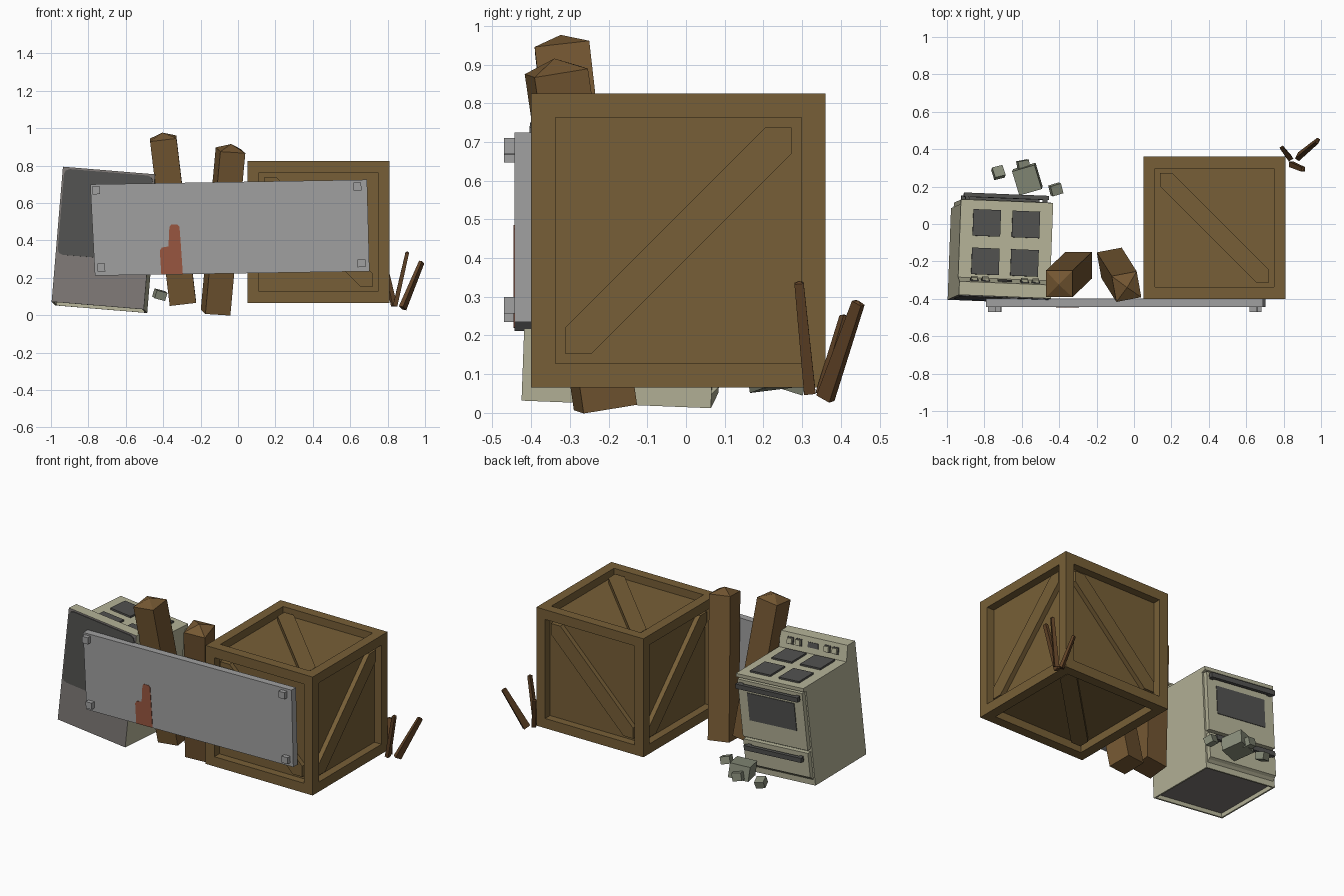
import bpy, bmesh, math
from mathutils import Matrix, Vector

if "Cube" in bpy.data.objects:
    bpy.data.objects.remove(bpy.data.objects["Cube"])


def lin(c):
    c /= 255
    return c / 12.92 if c <= 0.04045 else ((c + 0.055) / 1.055) ** 2.4


def material(name, r, g, b):
    m = bpy.data.materials.new(name)
    m.diffuse_color = (lin(r), lin(g), lin(b), 1)
    m.use_nodes = True
    m.node_tree.nodes["Principled BSDF"].inputs["Base Color"].default_value = m.diffuse_color
    return m


CRATE = material("crate_wood", 119, 95, 55)
POST = material("post_wood", 116, 87, 50)
SPLINTER = material("splinter_wood", 96, 66, 38)
METAL = material("plate_grey", 160, 160, 160)
RUST = material("rust_red", 152, 86, 64)
ENAMEL = material("cream_enamel", 182, 180, 153)
DARK = material("dark_grey", 82, 82, 80)
BACK = material("back_grey", 126, 121, 118)
STONE = material("stone_grey", 136, 141, 122)


def finish(name, bm, mats, matrix=Matrix()):
    bmesh.ops.recalc_face_normals(bm, faces=bm.faces)
    me = bpy.data.meshes.new(name)
    bm.to_mesh(me)
    bm.free()
    for m in mats:
        me.materials.append(m)
    ob = bpy.data.objects.new(name, me)
    ob.matrix_world = matrix
    bpy.context.collection.objects.link(ob)
    return ob


def frame(o, r, u, n):
    """Matrix with its local x, y, z along r, u, n."""
    m = Matrix((r, u, n)).transposed().to_4x4()
    m.translation = o
    return m


def prism_bm(pts, z0, z1, m=Matrix()):
    """Flat outline extruded from z0 to z1, then moved by m."""
    bm = bmesh.new()
    lo = [bm.verts.new(m @ Vector((x, y, z0))) for x, y in pts]
    hi = [bm.verts.new(m @ Vector((x, y, z1))) for x, y in pts]
    bm.faces.new(lo[::-1])
    bm.faces.new(hi)
    k = len(pts)
    for i in range(k):
        j = (i + 1) % k
        bm.faces.new((lo[i], lo[j], hi[j], hi[i]))
    bmesh.ops.recalc_face_normals(bm, faces=bm.faces)
    return bm


def box(name, size, loc, mat, parent=Matrix(), rot=(0, 0, 0)):
    bm = bmesh.new()
    bmesh.ops.create_cube(bm, size=1, matrix=Matrix.Diagonal((*size, 1)))
    r = Matrix.Rotation(rot[2], 4, 'Z') @ Matrix.Rotation(rot[1], 4, 'Y') @ Matrix.Rotation(rot[0], 4, 'X')
    return finish(name, bm, [mat], parent @ Matrix.Translation(loc) @ r)


def stick(name, base, top, wx, wy, yaw, taper, apex, mat):
    """Four-sided stick between two points with a pyramid tip."""
    base, top = Vector(base), Vector(top)
    length = (top - base).length
    bm = bmesh.new()
    corners = [(-.5, -.5), (.5, -.5), (.5, .5), (-.5, .5)]
    lo = [bm.verts.new((x * wx, y * wy, 0)) for x, y in corners]
    hi = [bm.verts.new((x * wx * taper, y * wy * taper, length)) for x, y in corners]
    tip = bm.verts.new((0, 0, length + apex))
    bm.faces.new(lo)
    for i in range(4):
        j = (i + 1) % 4
        bm.faces.new((lo[i], lo[j], hi[j], hi[i]))
        bm.faces.new((hi[i], hi[j], tip))
    q = Vector((0, 0, 1)).rotation_difference(top - base).to_matrix().to_4x4()
    return finish(name, bm, [mat], Matrix.Translation(base) @ q @ Matrix.Rotation(math.radians(yaw), 4, 'Z'))


# Crate: cube with recessed panels on all six sides
C = Vector((0.43, -0.02, 0.445))
bm = bmesh.new()
bmesh.ops.create_cube(bm, size=0.76)
panels = list(bm.faces)
bmesh.ops.inset_individual(bm, faces=panels, thickness=0.088)
for f in bmesh.ops.extrude_discrete_faces(bm, faces=panels)["faces"]:
    f.normal_update()
    bmesh.ops.translate(bm, verts=f.verts, vec=-f.normal * 0.05)
finish("crate", bm, [CRATE], Matrix.Translation(C))

# Diagonal braces: right, up, outward, slope as seen from outside
X, Y, Z = Vector((1, 0, 0)), Vector((0, 1, 0)), Vector((0, 0, 1))
for label, r, u, n, s in (("front", X, Z, -Y, -1), ("right", Y, Z, X, 1), ("back", -X, Z, Y, -1),
                          ("left", -Y, Z, -X, 1), ("top", X, Y, Z, -1), ("bottom", X, -Y, -Z, -1)):
    h, w = 0.292, 0.068
    pts = [(-h, -h), (w - h, -h), (h, h - w), (h, h), (h - w, h), (-h, w - h)]
    bm = prism_bm([(x, y * s) for x, y in pts], 0.325, 0.36, frame(C, r, u, n))
    finish("crate_brace_" + label, bm, [CRATE])

# Leaning posts with pyramid tops
stick("post_left", (-0.295, -0.22, 0.066), (-0.40, -0.32, 0.945), 0.142, 0.142, 0, 1, 0.032, POST)
stick("post_right", (-0.12, -0.208, 0.014), (-0.04, -0.335, 0.882), 0.136, 0.142, 10.5, 1, 0.034, POST)

# Metal plate, its bolts and the rust stain (outlines in x, z; extruded towards the front)
F = frame(Vector((0, 0, 0)), X, Z, -Y)
finish("metal_plate", prism_bm([(-0.765, 0.212), (0.703, 0.235), (0.69, 0.725), (-0.79, 0.70)], 0.398, 0.443, F), [METAL])
for x, z in ((-0.758, 0.668), (0.638, 0.689), (0.66, 0.278), (-0.731, 0.256)):
    box("plate_bolt", (0.042, 0.028, 0.042), (x, -0.456, z), METAL, rot=(0, -0.015, 0))
finish("rust_stain", prism_bm([(-0.41, 0.219), (-0.295, 0.221), (-0.305, 0.368), (-0.313, 0.475), (-0.325, 0.485),
                               (-0.358, 0.485), (-0.367, 0.47), (-0.372, 0.368), (-0.408, 0.362), (-0.418, 0.345)],
                              0.442, 0.446, F), [RUST])

# Stove: local origin at the bottom of its back, door towards +y
R = math.radians
S = (Matrix.Translation((-0.75, -0.415, 0.052)) @ Matrix.Rotation(R(-2.3), 4, 'Z')
     @ Matrix.Rotation(R(4.7), 4, 'Y') @ Matrix.Rotation(R(-2.3), 4, 'X'))
SIDE = frame(Vector((0, 0, 0)), Y, Z, X)
bm = prism_bm([(0, 0), (0.49, 0), (0.49, 0.60), (0.515, 0.608), (0.515, 0.63), (0.098, 0.63),
               (0.072, 0.725), (0, 0.725)], -0.2475, 0.2475, SIDE)
for f in bm.faces:
    f.material_index = int(f.normal.y < -0.9)
under = [f for f in bm.faces if f.normal.z < -0.9 and f.calc_center_median().z < 0.01]
bmesh.ops.inset_individual(bm, faces=under, thickness=0.015)
for f in bmesh.ops.extrude_discrete_faces(bm, faces=under)["faces"]:
    bmesh.ops.translate(bm, verts=f.verts, vec=(0, 0, 0.025))
    f.material_index = 1
finish("stove_body", bm, [ENAMEL, BACK], S)

# Dark panel with clipped corners on the stove back
a, b0, b1, c = 0.238, 0.255, 0.715, 0.028
pts = [(-a + c, b0), (a - c, b0), (a - c * .3, b0 + c * .3), (a, b0 + c), (a, b1 - c), (a - c * .3, b1 - c * .3),
       (a - c, b1), (c - a, b1), (c * .3 - a, b1 - c * .3), (-a, b1 - c), (-a, b0 + c), (c * .3 - a, b0 + c * .3)]
finish("stove_back_panel", prism_bm(pts, 0, 0.006, F), [DARK], S)

# Burners
for x in (-0.105, 0.105):
    for y in (0.188, 0.394):
        box("burner", (0.148, 0.142, 0.012), (x, y, 0.635), DARK, S)

# Knobs and display on the sloping control panel
tilt = (math.atan2(0.026, 0.095), 0, 0)
for x in (-0.165, -0.105, 0.105, 0.165):
    box("knob_rim", (0.044, 0.008, 0.044), (x, 0.085, 0.68), DARK, S, tilt)
    box("knob", (0.034, 0.022, 0.034), (x, 0.091, 0.681), ENAMEL, S, tilt)
box("display", (0.075, 0.008, 0.032), (0, 0.085, 0.68), DARK, S, tilt)

# Oven door, window, drawer and handles
box("oven_door", (0.475, 0.03, 0.365), (0, 0.503, 0.415), ENAMEL, S)
box("oven_window", (0.345, 0.008, 0.175), (0, 0.518, 0.435), DARK, S)
finish("drawer", prism_bm([(0.48, 0.025), (0.503, 0.05), (0.518, 0.06), (0.518, 0.215), (0.48, 0.215)],
                          -0.237, 0.237, SIDE), [ENAMEL], S)
for name, z, w in (("door_handle", 0.567, 0.455), ("drawer_handle", 0.178, 0.42)):
    box(name, (w, 0.022, 0.03), (0, 0.543, z), DARK, S)
    for sx in (-1, 1):
        box(name + "_mount", (0.025, 0.03, 0.026), (sx * (w / 2 - 0.02), 0.523, z), DARK, S)

# Broken stones by the stove
for size, loc, rot in (((0.125, 0.135, 0.09), (-0.57, 0.24, 0.11), (0.12, -0.1, 0.28)),
                       ((0.06, 0.05, 0.05), (-0.592, 0.315, 0.10), (0.1, 0.2, 0.2)),
                       ((0.058, 0.058, 0.045), (-0.725, 0.275, 0.08), (-0.3, 0.2, 0.25)),
                       ((0.06, 0.055, 0.045), (-0.418, 0.185, 0.11), (0.2, 0.25, 0.3))):
    box("stone", size, loc, STONE, rot=rot)

# Wood splinters by the crate
stick("splinter_front", (0.84, 0.32, 0.05), (0.905, 0.292, 0.335), 0.024, 0.03, 0, 0.8, 0.006, SPLINTER)
stick("splinter_back", (0.88, 0.36, 0.038), (0.982, 0.445, 0.284), 0.026, 0.042, -30, 0.7, 0.006, SPLINTER)
stick("splinter_left", (0.835, 0.35, 0.05), (0.79, 0.408, 0.25), 0.028, 0.02, 30, 0.75, 0.005, SPLINTER)
